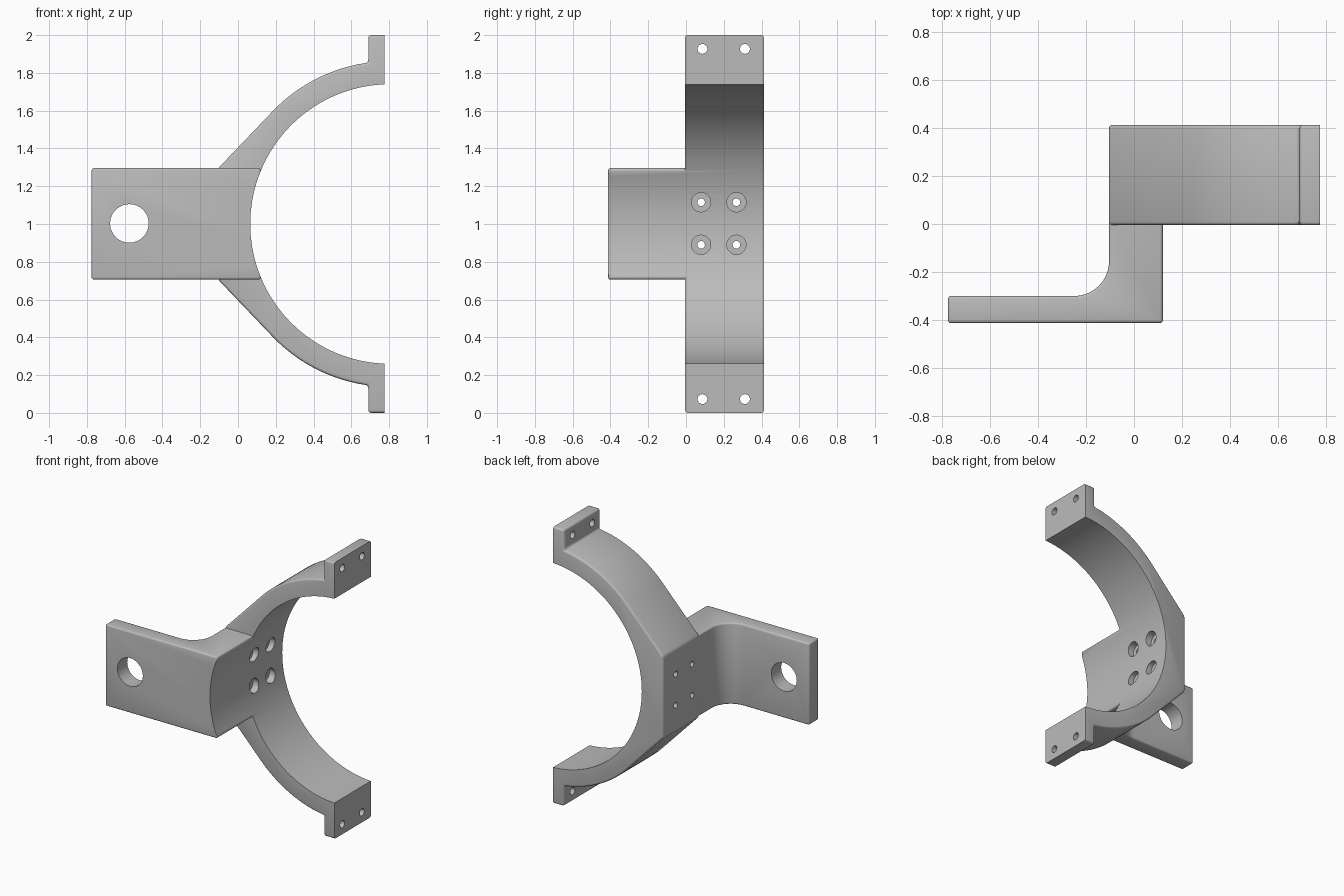
import bpy, bmesh, math
from mathutils import Vector, Matrix

if "Cube" in bpy.data.objects:
    bpy.data.objects.remove(bpy.data.objects["Cube"])

grey = bpy.data.materials.new("plain grey")
grey.use_nodes = True
grey.diffuse_color = (0.5, 0.5, 0.5, 1)
grey.node_tree.nodes["Principled BSDF"].inputs["Base Color"].default_value = (0.5, 0.5, 0.5, 1)

CX, CZ = 0.805, 1.0            # bore axis
R_IN, R_OUT = 0.74, 0.862
BACK, FRONT = -0.413, 0.413    # depth limits
FACE = 0.775                   # clamp mating face
Y0 = -0.005                    # near side of the clamp


def arc(cx, cy, r, a0, a1, n):
    angles = [math.radians(a0 + (a1 - a0) * i / n) for i in range(n + 1)]
    return [(cx + r * math.cos(a), cy + r * math.sin(a)) for a in angles]


def extrude(name, points, to3d, direction):
    """Fill a profile and extrude it along direction."""
    bm = bmesh.new()
    face = bm.faces.new([bm.verts.new(to3d(*p)) for p in points])
    out = bmesh.ops.extrude_face_region(bm, geom=[face])
    moved = [v for v in out["geom"] if isinstance(v, bmesh.types.BMVert)]
    bmesh.ops.translate(bm, verts=moved, vec=direction)
    bmesh.ops.recalc_face_normals(bm, faces=bm.faces)
    return to_object(name, bm)


def to_object(name, bm):
    mesh = bpy.data.meshes.new(name)
    bm.to_mesh(mesh)
    bm.free()
    obj = bpy.data.objects.new(name, mesh)
    bpy.context.collection.objects.link(obj)
    mesh.materials.append(grey)
    return obj


def cylinder(center, radius, length, axis, sides=32):
    bm = bmesh.new()
    turn = Vector((0, 0, 1)).rotation_difference(Vector(axis)).to_matrix().to_4x4()
    bmesh.ops.create_cone(bm, cap_ends=True, segments=sides, radius1=radius, radius2=radius,
                          depth=length, matrix=Matrix.Translation(center) @ turn)
    return to_object("cutter", bm)


def box(center, size):
    bm = bmesh.new()
    bmesh.ops.create_cube(bm, size=1, matrix=Matrix.Translation(center) @ Matrix.Diagonal((*size, 1)))
    return to_object("cutter", bm)


def apply(obj, mod):
    bpy.context.view_layer.objects.active = obj
    bpy.ops.object.modifier_apply(modifier=mod.name)


def round_edges(obj, width):
    mod = obj.modifiers.new("rounding", "BEVEL")
    mod.width, mod.segments = width, 3
    mod.limit_method, mod.angle_limit = "ANGLE", math.radians(30)
    apply(obj, mod)


def combine(obj, other, operation):
    mod = obj.modifiers.new("combine", "BOOLEAN")
    mod.operation, mod.object, mod.solver = operation, other, "EXACT"
    apply(obj, mod)
    bpy.data.objects.remove(other)


# Half ring blank with tangent flanks, flat back and two flanges
upper = [(-0.105, 1.295)] + arc(CX, CZ, R_OUT, 135, 97.7, 20) + [(0.69, 2.0), (0.85, 2.0)]
lower = [(x, 2 * CZ - z) for x, z in reversed(upper)]
bracket = extrude("clamp_bracket", upper + lower, lambda x, z: (x, Y0, z), (0, FRONT - Y0, 0))
round_edges(bracket, 0.014)

# Offset mounting arm with a rounded inner corner
arm_profile = ([(-0.775, BACK), (0.12, BACK), (0.12, 0.05), (-0.104, 0.05)]
               + arc(-0.249, -0.155, 0.145, 0, -90, 14) + [(-0.775, -0.3)])
arm = extrude("mounting_arm", arm_profile, lambda x, y: (x, y, 0.706), (0, 0, 0.59))
round_edges(arm, 0.012)
combine(bracket, arm, "UNION")

# Main bore and flat mating face
combine(bracket, cylinder((CX, 0, CZ), R_IN, 2, (0, 1, 0), 144), "DIFFERENCE")
combine(bracket, box((FACE + 0.5, 0, CZ), (1, 2, 3)), "DIFFERENCE")

# Large hole in the arm
combine(bracket, cylinder((-0.575, -0.35, 1.003), 0.102, 0.4, (0, 1, 0), 48), "DIFFERENCE")

# Counterbored screw holes through the flat back
for y in (0.08, 0.267):
    for z in (0.89, 1.115):
        combine(bracket, cylinder((0, y, z), 0.02, 0.5, (1, 0, 0)), "DIFFERENCE")
        combine(bracket, cylinder((0.13, y, z), 0.051, 0.2, (1, 0, 0)), "DIFFERENCE")

# Bolt holes in the flanges
for y in (0.087, 0.312):
    for z in (0.073, 1.927):
        combine(bracket, cylinder((0.73, y, z), 0.026, 0.25, (1, 0, 0)), "DIFFERENCE")

# Smooth curved faces, keep hard edges
bpy.ops.object.select_all(action="DESELECT")
bracket.select_set(True)
bpy.context.view_layer.objects.active = bracket
bpy.ops.object.shade_smooth_by_angle(angle=math.radians(32))
